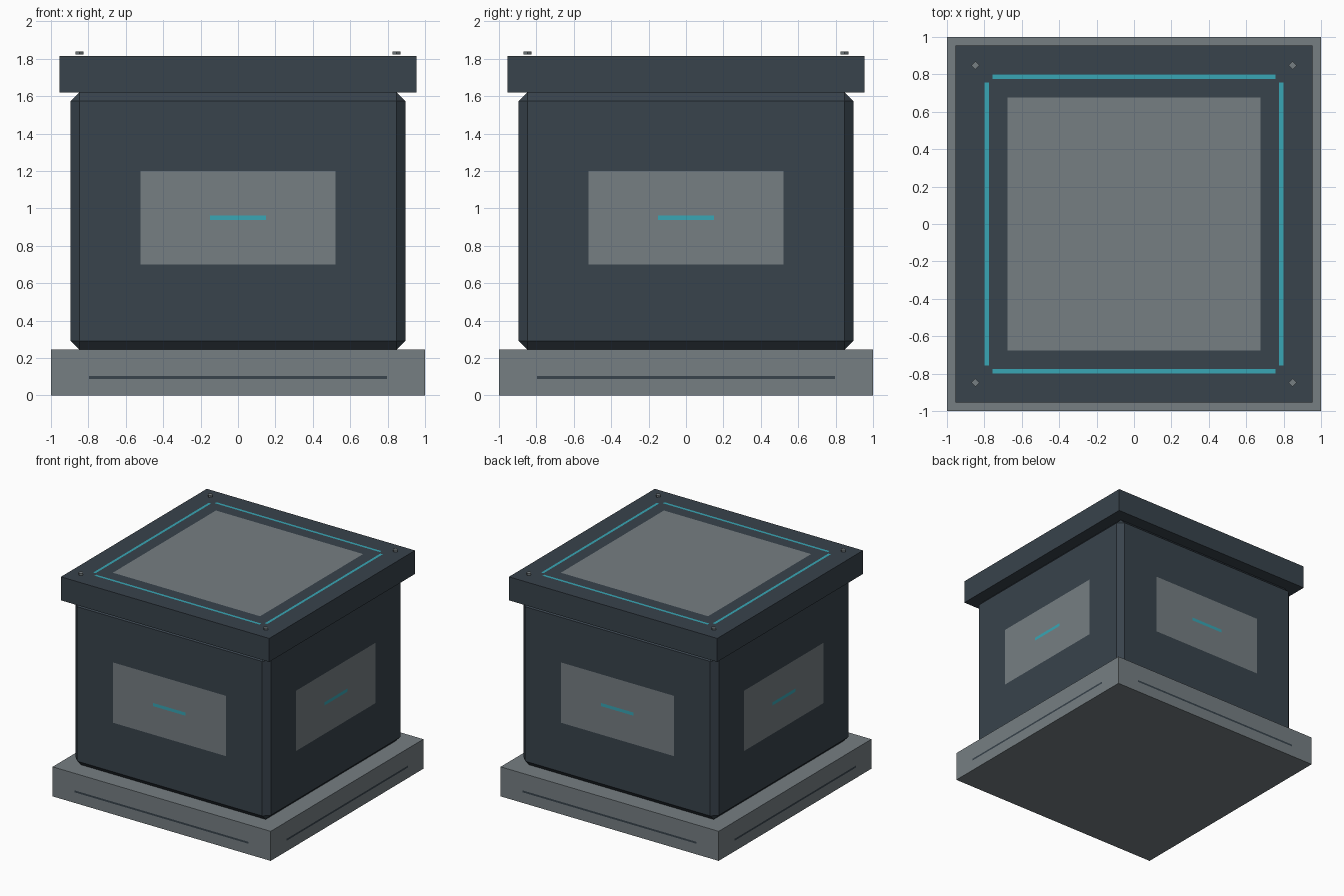
import bpy, bmesh
from math import pi
from mathutils import Matrix, Vector

if "Cube" in bpy.data.objects:
    bpy.data.objects.remove(bpy.data.objects["Cube"])


def material(name, rgb):
    m = bpy.data.materials.new(name)
    m.diffuse_color = (*rgb, 1)
    m.use_nodes = True
    m.node_tree.nodes["Principled BSDF"].inputs["Base Color"].default_value = m.diffuse_color
    return m


DARK = material("dark_slate", (0.04, 0.056, 0.072))
GREY = material("mid_grey", (0.18, 0.21, 0.225))
TEAL = material("teal_glow", (0.04, 0.38, 0.46))


def finish(bm, name, mat):
    mesh = bpy.data.meshes.new(name)
    bm.to_mesh(mesh)
    bm.free()
    mesh.materials.append(mat)
    obj = bpy.data.objects.new(name, mesh)
    bpy.context.collection.objects.link(obj)
    return obj


def box(name, half, z0, z1, mat, bevel=0):
    bm = bmesh.new()
    bmesh.ops.create_cube(bm, size=1)
    bmesh.ops.scale(bm, vec=(2 * half, 2 * half, z1 - z0), verts=bm.verts)
    bmesh.ops.translate(bm, vec=(0, 0, (z0 + z1) / 2), verts=bm.verts)
    if bevel:
        bmesh.ops.bevel(bm, geom=bm.edges[:], offset=bevel, segments=1,
                        affect='EDGES', profile=0.5)
    return finish(bm, name, mat)


def inlay(name, centre, width, height, mat, turn=0, upright=True):
    """Flat rectangle, facing -y if upright or +z if not, turned about the z axis."""
    bm = bmesh.new()
    bmesh.ops.create_grid(bm, x_segments=1, y_segments=1, size=0.5)
    bmesh.ops.scale(bm, vec=(width, height, 1), verts=bm.verts)
    tilt = Matrix.Rotation(pi / 2 if upright else 0, 4, 'X')
    bm.transform(Matrix.Rotation(turn, 4, 'Z') @ Matrix.Translation(Vector(centre)) @ tilt)
    return finish(bm, name, mat)


# Main stacked volumes
box("base_plinth", 1.0, 0, 0.245, GREY)
box("body", 0.895, 0.245, 1.62, DARK, bevel=0.047)
box("lid", 0.955, 1.62, 1.815, DARK)

# Lid panel
inlay("lid_panel", (0, 0, 1.817), 1.35, 1.35, GREY, upright=False)

# Details repeated on all four sides
for i, side in enumerate(("front", "right", "back", "left")):
    a = i * pi / 2
    inlay(side + "_base_groove", (0, -1.001, 0.096), 1.594, 0.016, DARK, a)
    inlay(side + "_panel", (0, -0.897, 0.95), 1.04, 0.5, GREY, a)
    inlay(side + "_panel_light", (0, -0.899, 0.95), 0.3, 0.026, TEAL, a)
    inlay(side + "_lid_light", (0, -0.787, 1.817), 1.514, 0.022, TEAL, a, upright=False)

    # Small four-sided bolt at each lid corner
    bm = bmesh.new()
    bmesh.ops.create_cone(bm, cap_ends=True, segments=4, radius1=0.022,
                          radius2=0.022, depth=0.016)
    bm.transform(Matrix.Rotation(a, 4, 'Z') @ Matrix.Translation((0.848, -0.848, 1.83)))
    finish(bm, side + "_lid_bolt", GREY)
